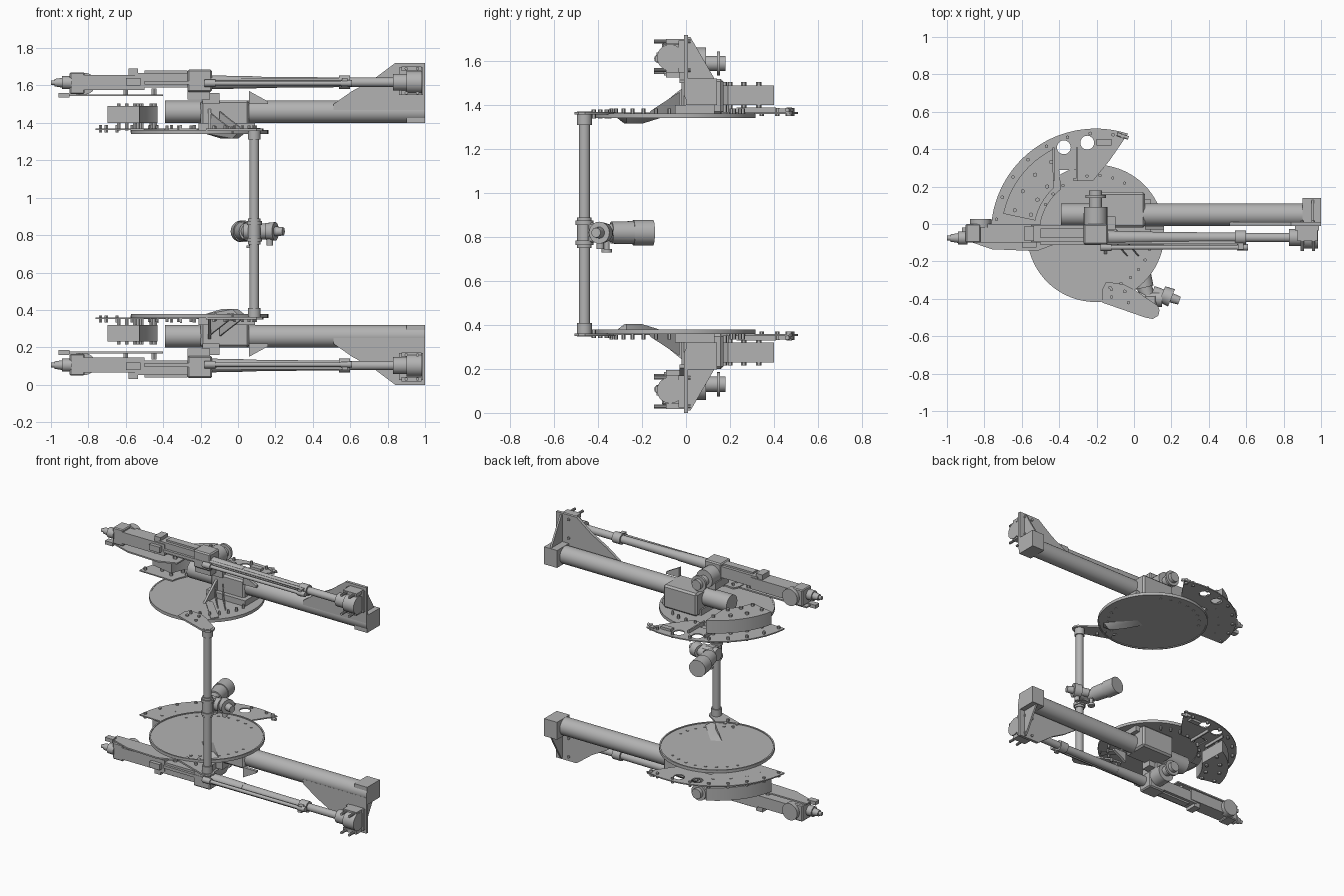
import bpy, bmesh, math
from mathutils import Vector, Matrix

if "Cube" in bpy.data.objects:
    bpy.data.objects.remove(bpy.data.objects["Cube"])

H = 1.72                      # total height; lower station mirrors the upper one
CX, CY = -0.205, -0.05        # turntable axis
mat = bpy.data.materials.new("plain_grey")
mat.diffuse_color = (0.45, 0.45, 0.45, 1)
mat.use_nodes = True
mat.node_tree.nodes["Principled BSDF"].inputs["Base Color"].default_value = mat.diffuse_color


def add(name, mesh, mirror=True):
    mesh.materials.clear()
    mesh.materials.append(mat)
    for p in mesh.polygons:
        p.use_smooth = True
        p.material_index = 0
    mesh.set_sharp_from_angle(angle=math.radians(32))
    bpy.context.collection.objects.link(bpy.data.objects.new("upper_" + name if mirror else name, mesh))
    if mirror:
        low = mesh.copy()
        low.transform(Matrix.Translation((0, 0, H)) @ Matrix.Diagonal((1, 1, -1, 1)))
        low.flip_normals()
        bpy.context.collection.objects.link(bpy.data.objects.new("lower_" + name, low))


def finish(name, bm, mirror=True):
    bmesh.ops.recalc_face_normals(bm, faces=bm.faces)
    me = bpy.data.meshes.new(name)
    bm.to_mesh(me)
    bm.free()
    add(name, me, mirror)


def box(name, x0, x1, y0, y1, z0, z1, bevel=0, mirror=True):
    bm = bmesh.new()
    bmesh.ops.create_cube(bm, size=1)
    for v in bm.verts:
        v.co = (x0 if v.co.x < 0 else x1, y0 if v.co.y < 0 else y1, z0 if v.co.z < 0 else z1)
    if bevel:
        bmesh.ops.bevel(bm, geom=bm.edges[:], offset=bevel, segments=1, affect='EDGES')
    finish(name, bm, mirror)


def tube(name, steps, seg=28, mirror=True):
    """Stepped solid: list of (start, end, start radius, end radius)."""
    bm = bmesh.new()
    for a, b, r0, r1 in steps:
        a, b = Vector(a), Vector(b)
        m = Matrix.Translation((a + b) / 2) @ (b - a).to_track_quat('Z', 'Y').to_matrix().to_4x4()
        bmesh.ops.create_cone(bm, cap_ends=True, segments=seg, radius1=r0, radius2=r1,
                              depth=(b - a).length, matrix=m)
    finish(name, bm, mirror)


def along_x(name, y, z, rows, seg=28):
    tube(name, [((x0, y, z), (x1, y, z), r0, r1) for x0, x1, r0, r1 in rows], seg)


def prism(name, pts, axis, lo, hi):
    def place(p, w):
        c = list(p)
        c.insert(axis, w)
        return c
    bm = bmesh.new()
    f = bm.faces.new([bm.verts.new(place(p, lo)) for p in pts])
    g = bmesh.ops.extrude_face_region(bm, geom=[f])['geom']
    d = Vector(place((0, 0), hi - lo))
    bmesh.ops.translate(bm, vec=d, verts=[v for v in g if isinstance(v, bmesh.types.BMVert)])
    finish(name, bm)


def hull(name, pts):
    bm = bmesh.new()
    for p in pts:
        bm.verts.new(p)
    bmesh.ops.convex_hull(bm, input=bm.verts[:])
    finish(name, bm)


def plate(name, loops, z0, z1):
    """Flat plate; loops after the first are holes."""
    cu = bpy.data.curves.new(name, 'CURVE')
    cu.dimensions, cu.fill_mode, cu.extrude = '2D', 'BOTH', (z1 - z0) / 2
    for pts in loops:
        s = cu.splines.new('POLY')
        s.points.add(len(pts) - 1)
        for q, p in zip(s.points, pts):
            q.co = (p[0], p[1], 0, 1)
        s.use_cyclic_u = True
    ob = bpy.data.objects.new(name, cu)
    bpy.context.collection.objects.link(ob)
    bpy.context.view_layer.update()
    me = bpy.data.meshes.new_from_object(ob.evaluated_get(bpy.context.evaluated_depsgraph_get()))
    bpy.data.objects.remove(ob)
    me.transform(Matrix.Translation((0, 0, (z0 + z1) / 2)))
    bm = bmesh.new()
    bm.from_mesh(me)
    bmesh.ops.remove_doubles(bm, verts=bm.verts, dist=1e-5)
    finish(name, bm)


def arc(r, a0, a1, n, cx=CX, cy=CY):
    return [(cx + r * math.cos(math.radians(a0 + (a1 - a0) * i / n)),
             cy + r * math.sin(math.radians(a0 + (a1 - a0) * i / n))) for i in range(n + 1)]


def circle(x, y, r, n=20):
    return arc(r, 0, 360 * (n - 1) / n, n - 1, x, y)


def bolts(name, pts, z0, z1, r=0.01):
    tube(name, [((x, y, z0), (x, y, z1), r, r) for x, y in pts], 6)


# turntable disc with a thin rim
tube("turntable_disc", [((CX, CY, 1.346), (CX, CY, 1.36), 0.362, 0.362)], 72)
plate("disc_rim", [circle(CX, CY, 0.367, 72), circle(CX, CY, 0.357, 72)], 1.341, 1.362)
hull("disc_blister", [(x, y, 1.347) for x, y in ((-.19, -.13), (-.12, -.10), (.04, -.27), (.0, -.32))]
     + [(-.13, -.16, 1.335), (-.1, -.15, 1.335), (.0, -.27, 1.316), (-.03, -.28, 1.316), (-.09, -.2, 1.316)])
bolts("disc_bolts", arc(0.31, 60, 150, 7) + arc(0.3, -75, -5, 6), 1.342, 1.385, 0.009)

# rear fan plate, holes, curved box and ribs
fan = arc(0.56, 72, 175, 40) + arc(0.3, 172, 128, 12) + [
    (-.40, .29), (-.31, .29), (-.31, .23), (-.22, .23), (-.13, .34)]
plate("fan_plate", [fan, circle(-.375, .41, .037), circle(-.25, .435, .037)], 1.361, 1.369)
prism("curved_box", arc(0.505, 117, 168, 20) + arc(0.33, 168, 133, 14), 2, 1.40, 1.49)
bolts("box_posts", arc(0.45, 122, 164, 3) + arc(0.36, 136, 164, 2), 1.36, 1.505, 0.012)
bolts("fan_bolts", arc(0.535, 80, 172, 7), 1.35, 1.388)
for i, x in enumerate((-.43, -.305)):
    box(f"fan_rib_{i}", x - .005, x + .005, .23, .41, 1.365, 1.39)
box("fan_latch", -.2, -.12, .42, .455, 1.368, 1.385)
tube("fan_pin", [((-.09, .48, 1.378), (-.03, .46, 1.378), .01, .01),
                 ((-.06, .47, 1.35), (-.06, .47, 1.39), .012, .012)], 12)

# pedestal under the large tube, with side gussets
box("pedestal", -.20, .06, -.02, .17, 1.36, 1.52, .012)
box("pedestal_foot", -.21, .09, -.05, .13, 1.36, 1.40)
prism("pedestal_rib", [(-.16, 1.36), (0, 1.36), (0, 1.49), (-.04, 1.46)], 0, -.16, -.145)
for i, x in enumerate((-.10, -.04)):
    hull(f"floor_fin_{i}", [(x + a + s, y, z) for s in (0, .008)
                            for a, y, z in ((-.06, -.03, 1.36), (-.06, -.03, 1.46), (.06, -.17, 1.36), (.05, -.16, 1.375))])
hull("floor_channel", [(x, y, z) for z in (1.36, 1.366)
                       for x, y in ((-.17, -.12), (-.11, -.12), (.05, -.28), (.02, -.33))])

# large tube, end block and the upright gusset plate
along_x("large_tube", .05, 1.46, [(-.39, 1.0, .06, .06)], 40)
box("tube_end_block", .90, 1.0, 0, .14, 1.40, 1.522)
prism("gusset_plate", [(.51, 1.50), (.61, 1.57), (.72, 1.63), (.84, H), (1.0, H), (1.0, 1.47), (.51, 1.47)], 1, -.01, .01)
prism("cross_gusset", [(0, 1.52), (.13, 1.52), (.02, 1.71), (0, 1.71)], 0, .95, .963)
prism("small_wedge", [(.06, 1.57), (.16, 1.515), (.16, 1.50), (.06, 1.50)], 1, -.03, -.01)

# receiver
R = "receiver_"
box(R + "rear", -.90, -.82, -.10, .0, 1.555, 1.67, .006)
box(R + "body", -.85, -.50, -.10, .0, 1.575, 1.655)
box(R + "front", -.55, -.18, -.095, -.005, 1.59, 1.668)
box(R + "block", -.27, -.14, -.11, .0, 1.565, 1.685, .008)
box(R + "cover", -.50, -.27, -.075, -.025, 1.66, 1.68)
box(R + "side_latch", -.60, -.52, -.125, -.09, 1.60, 1.64)
box(R + "top_lug", -.585, -.535, -.09, -.01, 1.65, 1.69)
box(R + "side_rail", -.50, -.15, -.112, -.09, 1.605, 1.625)
along_x("rear_knob", -.075, 1.615, [(-.94, -.89, .035, .035), (-.98, -.94, .02, .026), (-1.0, -.98, .013, .013)], 16)
tube("rear_drum", [((-.82, -.02, 1.61), (-.82, .026, 1.61), .058, .058)])
prism("under_tray", [(-.92, -.08), (-.76, -.135), (-.52, -.145), (-.40, -.10), (-.40, -.02), (-.92, -.02)], 2, 1.543, 1.553)
box("tray_handle", -.96, -.90, -.10, -.06, 1.535, 1.56)
bolts("tray_posts", [(-.85, -.05), (-.6, -.05), (-.45, -.05)], 1.55, 1.585, .015)

# cradle between receiver and pedestal, with cross knob
box("cradle", -.27, -.15, -.09, .06, 1.525, 1.575)
box("cradle_post", -.19, -.10, -.03, .04, 1.50, 1.56)
tube("cross_knob", [((-.205, -.01, 1.6), (-.205, .09, 1.6), .062, .062),
                    ((-.205, .09, 1.59), (-.205, .14, 1.59), .035, .035),
                    ((-.205, .14, 1.59), (-.205, .155, 1.59), .055, .055),
                    ((-.205, .155, 1.59), (-.205, .18, 1.59), .035, .035)])

# slim barrel, guide rods and muzzle
along_x("slim_barrel", -.072, 1.617, [(-.16, .10, .037, .032), (.10, .55, .03, .026), (.54, .60, .037, .037),
                                      (.60, .85, .025, .025), (.83, .91, .045, .045), (.90, .985, .06, .06)])
along_x("guide_rod", -.125, 1.612, [(-.18, .60, .012, .012), (-.18, -.12, .02, .02), (.55, .61, .017, .017)], 12)
along_x("upper_rod", -.10, 1.632, [(-.15, .56, .009, .009)], 12)
box("rod_clamp", .555, .585, -.135, -.07, 1.595, 1.64)
box("muzzle_back_plate", .86, .99, -.035, -.005, 1.55, 1.695)
for i, z in enumerate((1.56, 1.69)):
    box(f"muzzle_lug_{i}", .875, .98, -.09, -.005, z - .012, z + .012)
    tube(f"muzzle_pin_{i}", [((x, -.145, z), (x, .02, z), .009, .009) for x in (.90, .96)], 10)

# arm from disc to the pole
arm = [(-.17, -.42), (.06, -.50), (.1, -.508), (.13, -.49), (.137, -.46), (.125, -.435), (.0, -.35),
       (-.06, -.32), (-.15, -.31), (-.17, -.35)]
prism("pole_arm", arm, 2, 1.358, 1.37)
bolts("arm_bolts", [(-.12, -.35), (-.12, -.39), (-.05, -.36), (-.03, -.42)], 1.34, 1.38)
tube("pole_socket", [((.087, -.462, 1.31), (.087, -.462, 1.372), .034, .034)])

# pole with clamp, joint, viewing head and side knob
tube("pole", [((.087, -.462, .36), (.087, -.462, 1.36), .026, .026)], mirror=False)
tube("pole_clamp", [((.087, -.462, z0), (.087, -.462, z1), r, r) for z0, z1, r in
                    ((.75, .89, .033), (.765, .785, .04), (.855, .875, .04))], mirror=False)
box("clamp_block", .055, .12, -.45, -.38, .775, .865, .008, mirror=False)
tube("swivel_joint", [((.03, -.40, .82), (.15, -.40, .82), .043, .043)], mirror=False)
tube("joint_screw", [((.07, -.36, .735), (.07, -.36, .80), .012, .012),
                     ((.07, -.36, .73), (.07, -.36, .745), .024, .024)], 12, mirror=False)
tube("viewing_head", [((.075, -.39, .82), (.05, -.32, .82), .038, .042),
                      ((.055, -.34, .82), (.03, -.23, .82), .05, .053),
                      ((.032, -.24, .82), (.018, -.15, .82), .058, .058)], mirror=False)
tube("side_knob", [((.10, -.36, .82), (.17, -.385, .82), .03, .03),
                   ((.15, -.375, .82), (.20, -.395, .82), .045, .05),
                   ((.20, -.395, .82), (.243, -.41, .82), .026, .022)], 20, mirror=False)
tube("knob_screw", [((.17, -.39, .745), (.17, -.39, .86), .018, .018)], 12, mirror=False)
